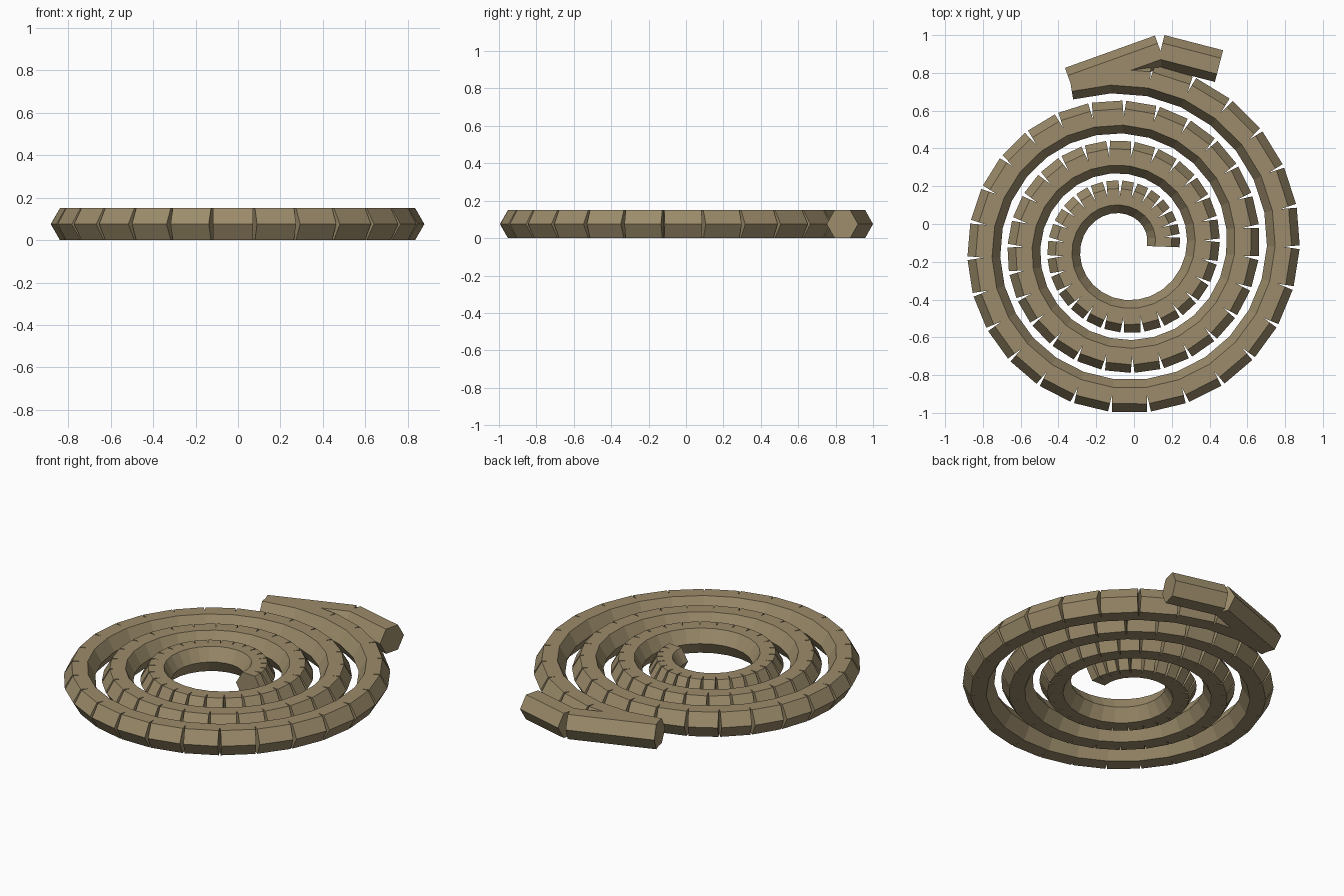
import bpy, bmesh, math
from mathutils import Vector

if "Cube" in bpy.data.objects:
    bpy.data.objects.remove(bpy.data.objects["Cube"])

R = 0.0866                      # hexagon radius: 0.15 tall, points facing sideways
MID_Z = 0.075
CENTRE = Vector((-0.055, -0.12, MID_Z))
R_START, PITCH = 0.21, 0.212    # spiral start radius and growth per turn
TURNS, STEPS = 3.3, 88

mat = bpy.data.materials.new("tan")
mat.diffuse_color = (0.33, 0.26, 0.145, 1)
mat.use_nodes = True
mat.node_tree.nodes["Principled BSDF"].inputs["Base Color"].default_value = mat.diffuse_color


def add_hex_prism(bm, a, b):
    """Capped hexagonal prism from point a to point b."""
    d = (b - a).normalized()
    side = Vector((d.y, -d.x, 0))
    up = Vector((0, 0, 1))
    rings = []
    for p in (a, b):
        rings.append([bm.verts.new(p + side * R * math.cos(k * math.pi / 3)
                                   + up * R * math.sin(k * math.pi / 3))
                      for k in range(6)])
    lo, hi = rings
    bm.faces.new(lo[::-1])
    bm.faces.new(hi)
    for k in range(6):
        n = (k + 1) % 6
        bm.faces.new((lo[k], lo[n], hi[n], hi[k]))


def make_chain(name, points):
    bm = bmesh.new()
    for a, b in zip(points, points[1:]):
        add_hex_prism(bm, a, b)
    bmesh.ops.recalc_face_normals(bm, faces=bm.faces)
    me = bpy.data.meshes.new(name)
    bm.to_mesh(me)
    bm.free()
    me.materials.append(mat)
    ob = bpy.data.objects.new(name, me)
    bpy.context.collection.objects.link(ob)
    return ob


# Spiral coil of straight links
path = []
for i in range(STEPS + 1):
    t = TURNS * i / STEPS
    r = R_START + PITCH * t
    ang = 2 * math.pi * t
    path.append(CENTRE + Vector((r * math.cos(ang), r * math.sin(ang), 0)))
make_chain("spiral_coil", path)

# Two longer links folding back from the outer end
elbow = Vector((0.14, 0.916, MID_Z))
tip = Vector((0.45, 0.836, MID_Z))
make_chain("end_arm", [path[-1], elbow])
make_chain("end_tip", [elbow, tip])
